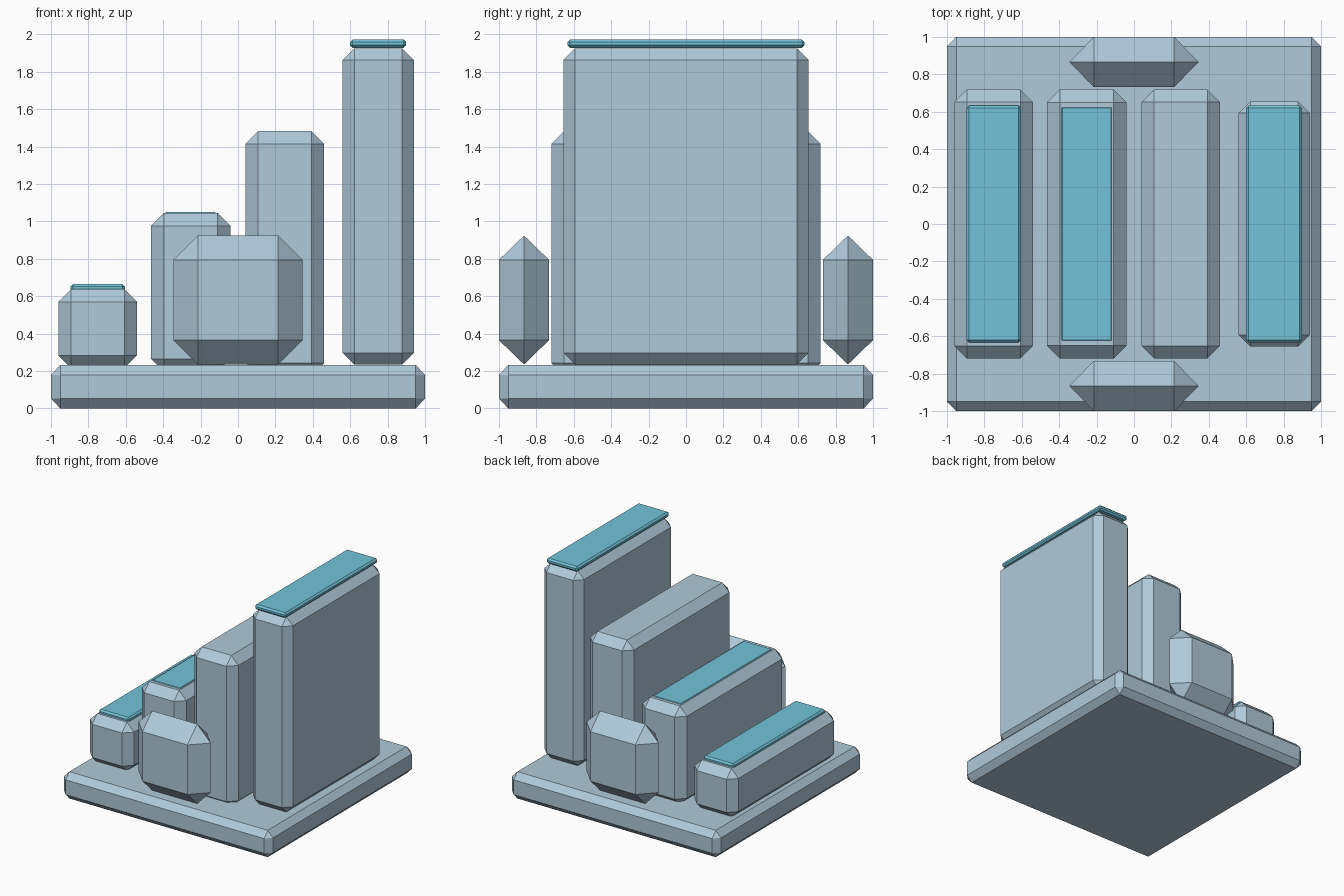
import bpy, bmesh
from itertools import product

if "Cube" in bpy.data.objects:
    bpy.data.objects.remove(bpy.data.objects["Cube"])


def material(name, rgb):
    m = bpy.data.materials.new(name)
    m.diffuse_color = (*rgb, 1)
    m.use_nodes = True
    m.node_tree.nodes["Principled BSDF"].inputs["Base Color"].default_value = m.diffuse_color
    return m


stone = material("pale blue grey", (0.434, 0.591, 0.701))
teal = material("teal", (0.171, 0.552, 0.701))


def chamfered_box(name, lo, hi, bevel, mat):
    """Box from lo to hi with flat chamfers; bevel gives the inset per axis."""
    bm = bmesh.new()
    mid = [(a + b) / 2 for a, b in zip(lo, hi)]
    half = [(b - a) / 2 for a, b in zip(lo, hi)]
    for s in product((-1, 1), repeat=3):
        for full in range(3):
            bm.verts.new([mid[i] + s[i] * (half[i] - (0 if i == full else bevel[i]))
                          for i in range(3)])
    bmesh.ops.remove_doubles(bm, verts=bm.verts, dist=1e-5)
    res = bmesh.ops.convex_hull(bm, input=bm.verts)
    loose = [v for v in bm.verts if not v.link_faces]
    bmesh.ops.delete(bm, geom=loose, context='VERTS')
    bmesh.ops.dissolve_limit(bm, angle_limit=0.01, verts=bm.verts, edges=bm.edges)
    bmesh.ops.recalc_face_normals(bm, faces=bm.faces)
    me = bpy.data.meshes.new(name)
    bm.to_mesh(me)
    bm.free()
    me.materials.append(mat)
    ob = bpy.data.objects.new(name, me)
    bpy.context.collection.objects.link(ob)
    return ob


# Base slab
chamfered_box("base", (-1, -1, 0), (1, 1, 0.232), (0.05, 0.05, 0.052), stone)

# Rising steps: x range, half depth, z range, chamfer
steps = [(-0.96, -0.54, 0.72, 0.215, 0.638, 0.068),
         (-0.465, -0.04, 0.72, 0.195, 1.046, 0.07),
         (0.04, 0.46, 0.72, 0.175, 1.483, 0.068),
         (0.56, 0.94, 0.655, 0.235, 1.925, 0.062)]
for i, (x0, x1, d, z0, z1, b) in enumerate(steps, 1):
    chamfered_box(f"step_{i}", (x0, -d, z0), (x1, d, z1), (b, b, b), stone)

# Teal treads on top of the steps: x range, top height
treads = [(1, -0.895, -0.604, 0.665), (2, -0.396, -0.11, 1.051), (4, 0.599, 0.899, 1.973)]
for i, x0, x1, top in treads:
    chamfered_box(f"tread_{i}", (x0, -0.633, top - 0.045), (x1, 0.633, top),
                  (0.014, 0.014, 0.014), teal)

# Faceted side blocks, front and back, chamfered to a ridge
for name, y in (("front_block", -0.866), ("back_block", 0.866)):
    chamfered_box(name, (-0.345, y - 0.134, 0.235), (0.345, y + 0.134, 0.924),
                  (0.13, 0.134, 0.13), stone)
